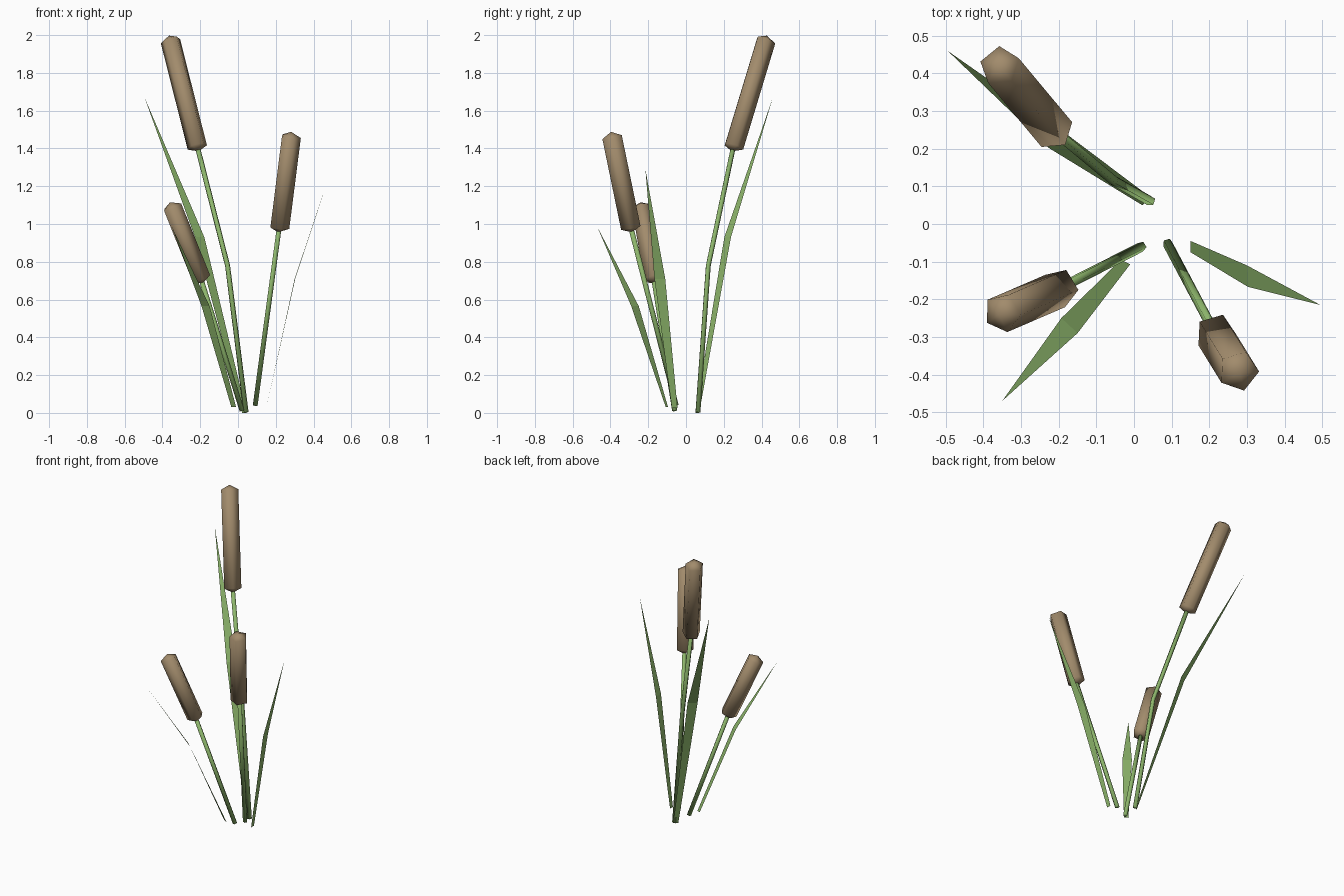
import bpy, bmesh, math
from mathutils import Vector

if "Cube" in bpy.data.objects:
    bpy.data.objects.remove(bpy.data.objects["Cube"])


def material(name, rgb):
    m = bpy.data.materials.new(name)
    m.diffuse_color = (*rgb, 1)
    m.use_nodes = True
    m.node_tree.nodes["Principled BSDF"].inputs["Base Color"].default_value = m.diffuse_color
    return m


GREEN = material("leaf green", (0.27, 0.47, 0.15))
BROWN = material("seed head brown", (0.36, 0.26, 0.15))


def finish(bm, name, mat, smooth):
    me = bpy.data.meshes.new(name)
    for f in bm.faces:
        f.smooth = smooth
    bm.to_mesh(me)
    bm.free()
    me.materials.append(mat)
    ob = bpy.data.objects.new(name, me)
    bpy.context.collection.objects.link(ob)
    return ob


def tube(name, path, radius, mat, phase=0.0, tip=0.0, sides=5):
    """Five-sided tube along a path, ends closed by shallow points."""
    pts = [Vector(p) for p in path]
    bm = bmesh.new()
    rings = []
    for i, p in enumerate(pts):
        axis = (pts[min(i + 1, len(pts) - 1)] - pts[max(i - 1, 0)]).normalized()
        turn = Vector((0, 0, 1)).rotation_difference(axis)
        ring = []
        for k in range(sides):
            a = math.radians(phase) + 2 * math.pi * k / sides
            ring.append(bm.verts.new(p + turn @ Vector((math.cos(a), math.sin(a), 0)) * radius))
        rings.append(ring)
    low = bm.verts.new(pts[0] - (pts[1] - pts[0]).normalized() * tip)
    high = bm.verts.new(pts[-1] + (pts[-1] - pts[-2]).normalized() * tip)
    for k in range(sides):
        n = (k + 1) % sides
        for r, s in zip(rings, rings[1:]):
            bm.faces.new((r[k], r[n], s[n], s[k]))
        bm.faces.new((rings[0][n], rings[0][k], low))
        bm.faces.new((rings[-1][k], rings[-1][n], high))
    return finish(bm, name, mat, True)


def leaf(name, base, mid, tip):
    """Flat blade: a widening quad, then a pointed triangle."""
    bm = bmesh.new()
    a, b = [bm.verts.new(p) for p in base]
    c, d = [bm.verts.new(p) for p in mid]
    t = bm.verts.new(tip)
    faces = [bm.faces.new((a, b, d, c)), bm.faces.new((c, d, t))]
    bm.normal_update()
    if faces[0].normal.z < 0:
        bmesh.ops.reverse_faces(bm, faces=faces)
    return finish(bm, name, GREEN, False)


# Cattails: stem path, head bottom and top, head radius, facet angle
cattails = [
    ("tall", [(0.043, 0.062, 0.003), (-0.055, 0.117, 0.78)],
     (-0.215, 0.25, 1.41), (-0.357, 0.42, 1.972), 0.055, 93),
    ("middle", [(0.09, -0.052, 0.04)],
     (0.217, -0.292, 0.982), (0.278, -0.391, 1.462), 0.055, 70),
    ("short", [(0.02, -0.06, 0.012)],
     (-0.197, -0.17, 0.71), (-0.35, -0.236, 1.09), 0.053, 68),
]
for name, path, low, high, r, phase in cattails:
    tube(name + "_stem", path + [low], 0.014, GREEN, phase)
    tube(name + "_seed_head", [low, high], r, BROWN, phase, 0.027)

# Leaf blades
leaf("back_leaf", [(0.022, 0.05, 0.0), (0.045, 0.07, 0.0)],
     [(-0.228, 0.203, 0.93), (-0.178, 0.238, 0.93)], (-0.495, 0.46, 1.67))
leaf("front_left_leaf", [(-0.035, -0.095, 0.03), (-0.01, -0.107, 0.03)],
     [(-0.193, -0.25, 0.565), (-0.15, -0.29, 0.565)], (-0.35, -0.47, 0.985))
leaf("right_leaf", [(0.15, -0.045, 0.025), (0.15, -0.075, 0.025)],
     [(0.30, -0.11, 0.71), (0.303, -0.167, 0.71)], (0.495, -0.215, 1.29))
